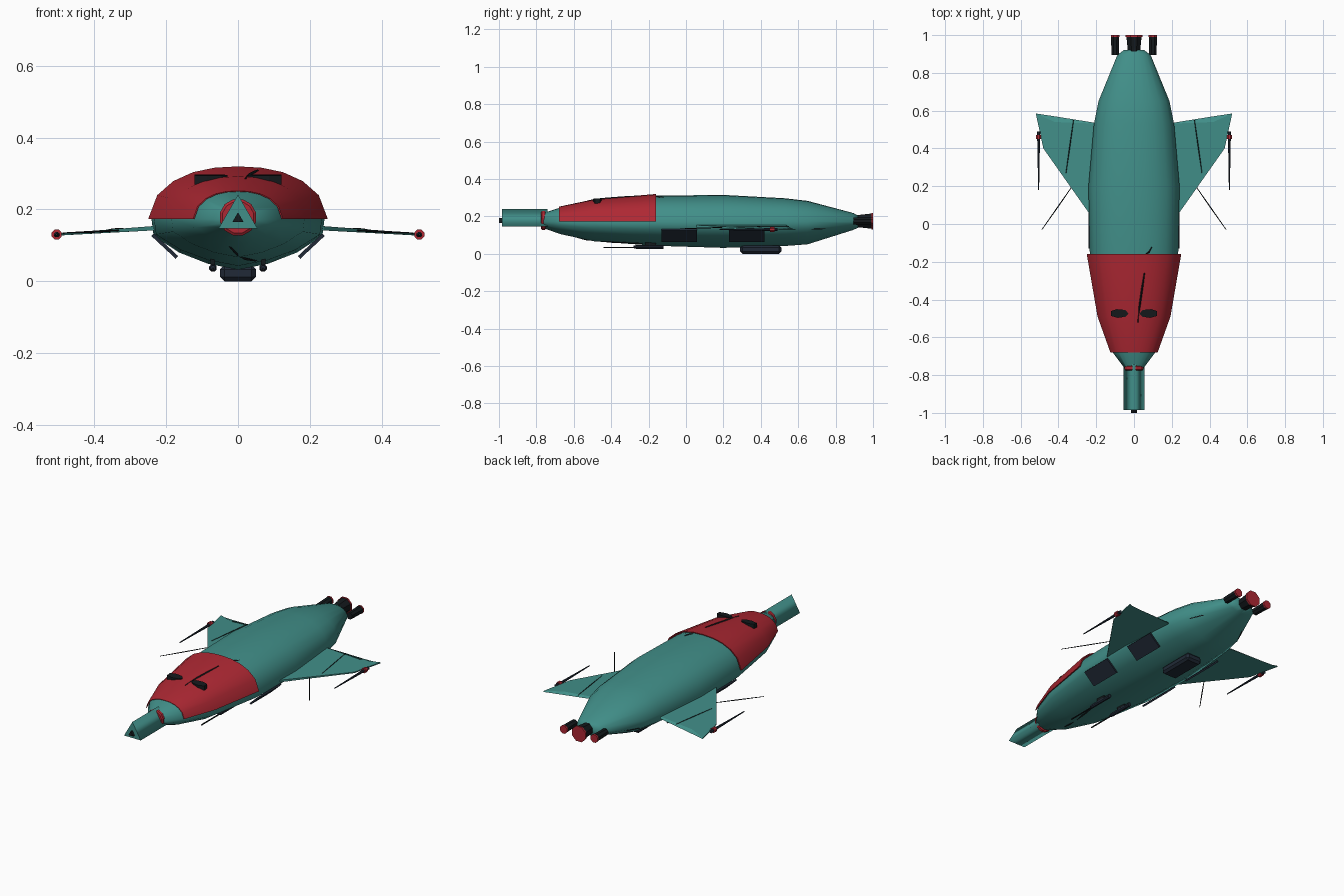
import bpy, bmesh, math
from mathutils import Vector, Matrix

if "Cube" in bpy.data.objects:
    bpy.data.objects.remove(bpy.data.objects["Cube"])


def material(name, rgb):
    m = bpy.data.materials.new(name)
    m.diffuse_color = (*rgb, 1)
    m.use_nodes = True
    m.node_tree.nodes["Principled BSDF"].inputs["Base Color"].default_value = m.diffuse_color
    return m


TEAL = material("teal", (0.053, 0.275, 0.25))
RED = material("red", (0.42, 0.021, 0.033))
BLACK = material("black", (0.007, 0.010, 0.012))
SLATE = material("slate", (0.015, 0.023, 0.038))


def finish(name, bm, mat, smooth=None):
    bmesh.ops.recalc_face_normals(bm, faces=bm.faces)
    me = bpy.data.meshes.new(name)
    bm.to_mesh(me)
    bm.free()
    ob = bpy.data.objects.new(name, me)
    bpy.context.collection.objects.link(ob)
    me.materials.append(mat)
    if smooth:
        bpy.ops.object.select_all(action='DESELECT')
        bpy.context.view_layer.objects.active = ob
        ob.select_set(True)
        bpy.ops.object.shade_smooth_by_angle(angle=math.radians(smooth))
    return ob


def loft(name, rings, mat, smooth=None):
    """Skin a list of equal-length closed rings and cap both ends."""
    bm = bmesh.new()
    rows = [[bm.verts.new(p) for p in r] for r in rings]
    n = len(rows[0])
    for a, b in zip(rows, rows[1:]):
        for i in range(n):
            bm.faces.new((a[i], a[(i + 1) % n], b[(i + 1) % n], b[i]))
    bm.faces.new(rows[0])
    bm.faces.new(rows[-1])
    return finish(name, bm, mat, smooth)


def tube(name, x, z, stations, mat, sides=8, turn=0.5):
    """Turned part along y; stations are (y, radius)."""
    ang = [2 * math.pi * (i + turn) / sides for i in range(sides)]
    return loft(name, [[(x + r * math.cos(a), y, z + r * math.sin(a)) for a in ang]
                       for y, r in stations], mat)


def box(name, size, mat, matrix, bevel=0):
    bm = bmesh.new()
    bmesh.ops.create_cube(bm, size=1, matrix=Matrix.Diagonal((*size, 1)))
    if bevel:
        bmesh.ops.bevel(bm, geom=bm.edges[:], offset=bevel, segments=1, affect='EDGES')
    bm.transform(matrix)
    return finish(name, bm, mat)


def rod(name, points, r, mat):
    """Thin four-sided rod along a path, tapering at both ends."""
    pts = [Vector(p) for p in points]
    rings = []
    for i, p in enumerate(pts):
        d = (pts[min(i + 1, len(pts) - 1)] - pts[max(i - 1, 0)]).normalized()
        u = d.cross(Vector((0, 0, 1))).normalized()
        v = d.cross(u)
        k = r * (0.6 if i in (0, len(pts) - 1) else 1)
        rings.append([p + k * q for q in (u, v, -u, -v)])
    return loft(name, rings, mat)


# fuselage: stations (y, half width, top z, bottom z) and half section (x, z)
STATIONS = [(-0.77, .045, .215, .14), (-0.67, .12, .248, .105), (-0.49, .185, .285, .067),
            (-0.16, .234, .311, .043), (0.2, .241, .315, .032), (0.53, .212, .297, .042),
            (0.65, .188, .283, .051), (0.895, .088, .218, .128), (0.92, .055, .205, .14)]
HALF = [(0, 1), (.26, .975), (.5, .89), (.72, .72), (.9, .45), (1, 0),
        (.975, -.33), (.68, -.66), (.35, -.88), (0, -1)]


def section(w, top, bot, mid=0.173):
    pts = [(x * w, mid + z * ((top - mid) if z > 0 else (mid - bot))) for x, z in HALF]
    return pts + [(-x, z) for x, z in pts[-2:0:-1]]


body = loft("fuselage", [[(x, y, z) for x, z in section(w, t, b)] for y, w, t, b in STATIONS],
            TEAL, 60)

# red canopy shell over the front upper half
canopy_rings = []
for y, w, t in [(-0.68, .125, .252), (-0.49, .193, .292), (-0.16, .25, .32)]:
    upper = [(x * w, .174 + z * (t - .174)) for x, z in HALF[:6]]
    arch = [(-x, z) for x, z in upper[:0:-1]] + upper
    inner = [(x * .97, .174 + (z - .174) * .97) for x, z in arch[::-1]]
    canopy_rings.append([(x, y, z) for x, z in arch + inner])
bm = bmesh.new()
rows = [[bm.verts.new(p) for p in r] for r in canopy_rings]
n = len(rows[0])
for a, b in zip(rows, rows[1:]):
    for i in range(n):
        bm.faces.new((a[i], a[(i + 1) % n], b[(i + 1) % n], b[i]))
for row in (rows[0], rows[-1]):
    for i in range(n // 2 - 1):
        bm.faces.new((row[i], row[i + 1], row[n - 2 - i], row[n - 1 - i]))
canopy = finish("canopy", bm, RED, 40)

# triangular nose barrel with soft long edges, its muzzle and red collar
nose = tube("nose_barrel", 0, .178, [(-0.985, .063), (-0.74, .063)], TEAL, 3, .75)
for f in nose.data.polygons:
    f.use_smooth = abs(f.normal.y) < .5
tube("nose_muzzle", 0, .174, [(-1.0, .018), (-0.97, .018)], BLACK, 3, .75)
tube("nose_collar", 0, .178, [(-0.775, .045), (-0.77, .052), (-0.755, .052), (-0.75, .045)], RED, 12)

# engines with red exhausts
for x, r, taper in ((0, .044, .78), (-.1, .023, .9), (.1, .023, .9)):
    tube("engine", x, .175, [(0.895, r * taper), (0.93, r * (taper + .05)), (0.994, r)], BLACK)
    tube("engine_exhaust", x, .175, [(0.991, r * 1.08), (1.0, r * 1.08)], RED)

for s in (-1, 1):
    # swept wing with a bevelled trailing edge
    outline = [(.19, .02), (.24, .06), (.48, .40), (.52, .585), (.42, .57), (.17, .53)]
    top, low = [], []
    for x, y in outline:
        z = .15 - (x - .2) * .065
        h = .003 if x > .4 else .006
        top.append((s * x, y - (.03 if x == .42 else 0), z + h))
        low.append((s * x, y, z - h))
    loft("wing", [low, top], TEAL)
    rod("wing_panel_line", [(s * .32, .55, .147), (s * .34, .41, .1455), (s * .36, .27, .144)], .0025, BLACK)
    rod("wing_antenna", [(s * .32, .21, .142), (s * .40, .095, .138), (s * .488, -.03, .134)], .003, BLACK)
    # wingtip gun
    tube("wingtip_gun", s * .505, .13, [(.18, .003), (.3, .005), (.45, .008), (.49, .01)], SLATE)
    tube("wingtip_hub", s * .505, .13, [(.45, .015), (.472, .015)], RED)
    # plates on the lower flanks
    for y in (-.035, .325):
        m = Matrix.Translation((s * .204, y, .098)) @ Matrix.Rotation(-s * math.radians(43), 4, 'Y')
        box("flank_plate", (.093, .19, .01), SLATE, m)
    # belly guns
    tube("belly_gun", s * .07, .037, [(-.28, .007), (-.265, .011), (-.12, .011)], SLATE)
    tube("belly_gun_barrel", s * .07, .034, [(-.44, .004), (-.26, .004)], BLACK)
    box("belly_gun_mount", (.012, .06, .03), BLACK, Matrix.Translation((s * .07, -.19, .055)))
    # flat eyes resting on the canopy
    ring = [(-.047, 0), (-.03, .02), (.015, .024), (.045, .014), (.045, -.012), (.01, -.022), (-.03, -.016)]
    eye = [[(s * (.076 + a), -.475 + b, z + .08 * b) for a, b in ring] for z in (.27, .296)]
    loft("eye", eye, BLACK)

# belly pod
box("belly_pod", (.1, .22, .045), SLATE, Matrix.Translation((0, .4, .0225)), .012)

# surface scratches, projected onto the hull
bpy.context.view_layer.update()


def scratch(name, target, starts, direction, r):
    hits = [target.ray_cast(Vector(p), Vector(direction)) for p in starts]
    rod(name, [h[1] for h in hits if h[0]], r, BLACK)


scratch("canopy_scratch", canopy, [(.02, -.52, 1), (.03, -.43, 1), (.043, -.34, 1), (.055, -.26, 1)], (0, 0, -1), .005)
scratch("roof_scratch", body, [(.065, -.158, 1), (.08, -.148, 1), (.095, -.122, 1)], (0, 0, -1), .005)
scratch("chin_scratch", body, [(-.022, -2, .096), (-.005, -2, .078), (.02, -2, .064), (.05, -2, .058)], (0, 1, 0), .005)
for s in (-1, 1):
    scratch("tail_scratch", body, [(s, .67, .132), (s, .71, .134), (s, .745, .135)], (-s, 0, 0), .004)
